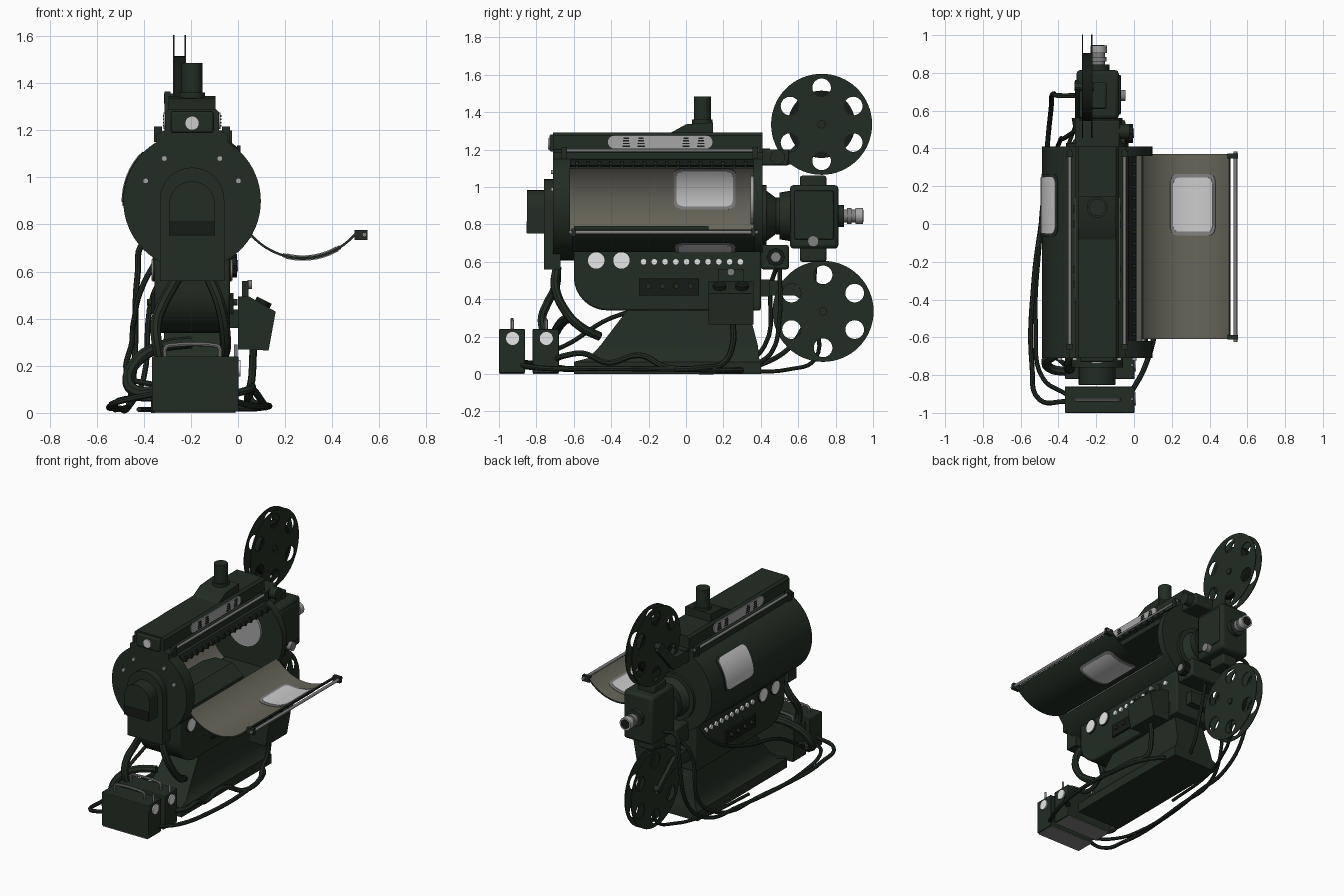
import bpy, bmesh, math
from mathutils import Vector, Matrix

if "Cube" in bpy.data.objects:
    bpy.data.objects.remove(bpy.data.objects["Cube"])

def material(name, r, g, b):
    m = bpy.data.materials.new(name)
    m.diffuse_color = (r, g, b, 1)
    m.use_nodes = True
    m.node_tree.nodes["Principled BSDF"].inputs["Base Color"].default_value = m.diffuse_color
    return m

GREEN = material("dark_green", .016, .026, .017)
BLACK = material("near_black", .008, .011, .008)
TAN = material("tan_grey_lining", .135, .13, .1)
METAL = material("mid_grey_metal", .22, .22, .22)
LIGHT = material("light_grey", .38, .38, .38)
GLASS = material("pale_glass", .6, .6, .6)
WHITE = material("white", .85, .85, .85)
X, Z, R = -.195, .9, .292          # drum axis and radius

def finish(name, bm, *mats):
    bmesh.ops.recalc_face_normals(bm, faces=bm.faces)
    me = bpy.data.meshes.new(name)
    bm.to_mesh(me); bm.free()
    for m in mats: me.materials.append(m)
    ob = bpy.data.objects.new(name, me)
    bpy.context.collection.objects.link(ob)
    return ob

def bevel(ob, w):
    if w:
        m = ob.modifiers.new("bevel", 'BEVEL')
        m.width, m.segments, m.limit_method = w, 2, 'ANGLE'
    return ob

def box(name, x0, x1, y0, y1, z0, z1, mat=GREEN, w=0):
    bm = bmesh.new()
    bmesh.ops.create_cube(bm, size=1, matrix=Matrix.Translation(((x0+x1)/2, (y0+y1)/2, (z0+z1)/2))
                          @ Matrix.Diagonal((x1-x0, y1-y0, z1-z0, 1)))
    return bevel(finish(name, bm, mat), w)

def cyl(name, p, q, r, mat=GREEN, r2=None, n=32):
    p, q = Vector(p), Vector(q)
    bm = bmesh.new()
    bmesh.ops.create_cone(bm, cap_ends=True, segments=n, radius1=r, radius2=r if r2 is None else r2, depth=(q-p).length,
                          matrix=Matrix.Translation((p+q)/2) @ (q-p).to_track_quat('Z', 'Y').to_matrix().to_4x4())
    return finish(name, bm, mat)

def prism(name, pts, axis, a, b, mat=GREEN, w=0):
    """Profile extruded along an axis: x uses (y,z) points, y uses (x,z) points."""
    bm = bmesh.new()
    put = (lambda p, d: (d, p[0], p[1])) if axis == 'x' else (lambda p, d: (p[0], d, p[1]))
    A, B = [[bm.verts.new(put(p, d)) for p in pts] for d in (a, b)]
    bm.faces.new(A); bm.faces.new(B[::-1])
    for i in range(len(pts)):
        j = (i+1) % len(pts)
        bm.faces.new((A[i], B[i], B[j], A[j]))
    return bevel(finish(name, bm, mat), w)

def arc_panel(name, cx, cz, r0, r1, a0, a1, y0, y1, outer, inner, n=40, corner=0):
    """Curved sheet around a y axis, with optional rounded corners."""
    bm, rows = bmesh.new(), []
    a0, a1 = math.radians(a0), math.radians(a1)
    for i in range(n+1):
        t = i/n
        a, s = a0+(a1-a0)*t, min(t, 1-t)*(a1-a0)*r1
        k = corner-math.sqrt(corner**2-(corner-s)**2) if s < corner else 0
        rows.append([bm.verts.new((cx+r*math.cos(a), y, cz+r*math.sin(a)))
                     for r, y in ((r0, y0+k), (r0, y1-k), (r1, y1-k), (r1, y0+k))])
    for A, B in zip(rows, rows[1:]):
        for j in range(4):
            f = bm.faces.new((A[j], A[(j+1) % 4], B[(j+1) % 4], B[j]))
            f.material_index = 1 if j == 0 else 0
    bm.faces.new(rows[0]); bm.faces.new(rows[-1])
    return finish(name, bm, outer, inner)

def to_mesh(ob):
    bpy.ops.object.select_all(action='DESELECT')
    ob.select_set(True)
    bpy.context.view_layer.objects.active = ob
    bpy.ops.object.convert(target='MESH')

def hose(name, pts, r, mat=GREEN):
    cu = bpy.data.curves.new(name, 'CURVE')
    cu.dimensions, cu.bevel_depth, cu.bevel_resolution, cu.resolution_u = '3D', r, 2, 6
    cu.use_fill_caps = True
    sp = cu.splines.new('BEZIER')
    sp.bezier_points.add(len(pts)-1)
    for b, p in zip(sp.bezier_points, pts):
        b.co, b.handle_left_type, b.handle_right_type = p, 'AUTO', 'AUTO'
    cu.materials.append(mat)
    ob = bpy.data.objects.new(name, cu)
    bpy.context.collection.objects.link(ob)
    to_mesh(ob)

def reel_disc(name, x, y, z):
    cu = bpy.data.curves.new(name, 'CURVE')
    cu.dimensions, cu.fill_mode, cu.extrude = '2D', 'BOTH', .003
    rings = [(0, 0, .27, 64)] + [(.195*math.cos(a), .195*math.sin(a), .05, 24)
                                 for a in (math.radians(30+60*k) for k in range(6))]
    for u, v, r, n in rings:
        sp = cu.splines.new('POLY')
        sp.points.add(n-1)
        for i, p in enumerate(sp.points):
            p.co = (u+r*math.cos(i*math.tau/n), v+r*math.sin(i*math.tau/n), 0, 1)
        sp.use_cyclic_u = True
    cu.materials.append(GREEN)
    ob = bpy.data.objects.new(name, cu)
    ob.location, ob.rotation_euler = (x, y, z), (math.pi/2, 0, math.pi/2)
    bpy.context.collection.objects.link(ob)
    to_mesh(ob)

# Pedestal: stacked rectangles (z, y0, y1, half width)
bm, prev = bmesh.new(), None
for z, y0, y1, h in ((0, -.6, .4, .175), (.065, -.6, .4, .175), (.085, -.52, .39, .155), (.15, -.46, .385, .14), (.36, -.3, .33, .115)):
    cur = [bm.verts.new((X+sx*h, y, z)) for sx, y in ((-1, y0), (1, y0), (1, y1), (-1, y1))]
    if prev is None: bm.faces.new(cur)
    else:
        for j in range(4): bm.faces.new((prev[j], prev[(j+1) % 4], cur[(j+1) % 4], cur[j]))
    prev = cur
bm.faces.new(prev)
finish("pedestal", bm, GREEN)

# Lower body with rounded front corner
arc = [(-.42-.18*math.sin(a), .52-.18*math.cos(a)) for a in (k*math.pi/16 for k in range(9))]
prism("lower_body", [(.4, .68), (.4, .34)] + arc + [(-.6, .68)], 'x', X-.16, X+.16, w=.01)
for s in (-1, 1):
    f = X+s*.16
    for i in range(10):
        y = -.227+i*.0575
        cyl("indicator_lamp", (f, y, .6), (f+s*.012, y, .6), .017, WHITE, n=16)
    for y in (-.48, -.345):
        cyl("round_meter", (f, y, .607), (f+s*.012, y, .607), .044, WHITE)
        cyl("meter_rim", (f, y, .607), (f+s*.008, y, .607), .05, GREEN)
    box("switch_panel", min(f, f+s*.015), max(f, f+s*.015), -.25, .07, .42, .51, BLACK)
    for i in range(4):
        cyl("panel_knob", (f, -.2+i*.075, .47), (f+s*.032, -.2+i*.075, .47), .014, GREEN, n=12)

# Lamp drum: shell open on the right, end drums, mirror and lamp carriage
arc_panel("drum_shell", X, Z, .28, R, 50, 328, -.63, .37, GREEN, TAN, 64)
for a, b in ((-.71, -.62), (.36, .41)):
    cyl("drum_end", (X, a, Z), (X, b, Z), R, n=64)
arc_panel("side_window_frame", X, Z, .277, .296, 135, 184, -.065, .265, GREEN, METAL, 24, .04)
arc_panel("side_window", X, Z, .274, .299, 138, 181, -.05, .25, GLASS, GLASS, 24, .035)
cyl("mirror", (X, .345, .93), (X, .362, .93), .13, LIGHT)
prism("lamp_carriage", [(-.36, .65), (-.36, .74), (-.26, .79), (-.13, .79), (-.04, .72), (-.04, .65)], 'y', -.6, .12)
arc_panel("opening_strip", X, Z, R-.004, R+.006, 46, 56, -.62, .36, BLACK, BLACK, 6)
for i in range(16):
    box("strip_clip", X+.19, X+.205, -.59+i*.06, -.575+i*.06, 1.1, 1.135, GREEN)

# Open door with window, edge rod and hinge rod
arc_panel("door", .275, .95, .288, .298, 218, 322, -.61, .37, GREEN, TAN, 40)
arc_panel("door_window_frame", .275, .95, .284, .301, 253, 303, -.06, .265, METAL, METAL, 24, .04)
arc_panel("door_window", .275, .95, .281, .304, 256, 300, -.04, .245, GLASS, GLASS, 24, .03)
cyl("door_edge_rod", (.537, -.625, .757), (.537, .385, .757), .01, METAL, n=12)
cyl("hinge_rod", (.05, -.62, .75), (.05, .37, .75), .009, METAL, n=12)
for y in (-.6, .36):
    box("door_rod_bracket", .495, .55, y-.012, y+.012, .735, .777, GREEN)

# Top box with vent strips, rods and chimney
prism("top_box", [(X-.15, 1.1), (X-.15, 1.185), (X-.115, 1.2), (X-.115, 1.275), (X-.1, 1.29),
                  (X+.1, 1.29), (X+.115, 1.275), (X+.115, 1.2), (X+.15, 1.185), (X+.15, 1.1)], 'y', -.71, .41)
for s in (-1, 1):
    f = X+s*.115
    strip = [(c+.035*math.cos(a), 1.24+.035*math.sin(a)) for c, k0 in ((.107, -4), (-.383, 4))
             for a in ((k0+k)*math.pi/8 for k in range(9))]
    prism("vent_strip", strip, 'x', f, f+s*.006, LIGHT)
    for y in (-.32, -.24, .0, .08):
        for k in range(4):
            box("vent_slot", f-.009, f+.009, y-.02+k*.002, y+.02-k*.002, 1.215+k*.014, 1.222+k*.014, BLACK)
    cyl("top_rod", (X+s*.145, -.66, 1.195), (X+s*.145, .39, 1.195), .009, METAL, n=12)
    for y in (-.65, .37):
        box("rod_block", X+s*.145-.017, X+s*.145+.017, y-.015, y+.015, 1.15, 1.215)
box("top_box_nose", X-.09, X+.09, -.73, -.7, 1.19, 1.28, GREEN, .008)
cyl("nose_lamp", (X, -.738, 1.23), (X, -.72, 1.23), .03, GLASS)
prism("chimney_base", [(-.09, 1.285), (.0, 1.335), (.145, 1.345), (.145, 1.285)], 'x', X-.1, X+.1)
cyl("chimney", (X, .088, 1.33), (X, .088, 1.485), .045)
cyl("chimney_collar", (X, .088, 1.33), (X, .088, 1.36), .055)

# Front lamp housing: stacked arches and bolts
def arch(name, h, z0, zc, y0, y1, mat=GREEN):
    prism(name, [(X-h, z0), (X+h, z0)] + [(X+h*math.cos(k*math.pi/16), zc+h*math.sin(k*math.pi/16)) for k in range(17)],
          'y', y0, y1, mat)
arch("housing_plate", .137, .56, .905, -.76, -.67)
arch("housing_cover", .098, .75, .885, -.85, -.75)
box("housing_slot", X-.095, X+.095, -.853, -.84, .755, .815, BLACK)
for x, z in ((.118, 1.08), (.197, .985)):
    for s in (-1, 1):
        cyl("end_bolt", (X+s*x, -.722, z), (X+s*x, -.7, z), .012, LIGHT, n=16)

# Projection head, neck and lens
N = .845
for a, b, r, r2 in ((.41, .43, .165, .165), (.43, .49, .135, .09), (.48, .51, .1, .1), (.5, .56, .125, .135)):
    cyl("neck", (X, a, N), (X, b, N), r, r2=r2)
box("projection_head", X-.11, X+.115, .555, .815, .67, 1.01, GREEN, .02)
box("head_door", X+.11, X+.125, .58, .79, .72, .98, GREEN, .005)
cyl("head_knob", (X+.1, .68, .71), (X+.15, .68, .71), .03, METAL, n=16)
box("film_gate_top", X-.08, X+.05, .61, .75, 1, 1.06, GREEN, .01)
box("film_gate_bottom", X-.07, X+.05, .61, .75, .6, .68, GREEN, .01)
for a, b, r, m in ((.81, .845, .058, GREEN), (.84, .94, .034, METAL), (.86, .885, .042, METAL), (.905, .945, .043, LIGHT)):
    cyl("lens_barrel", (X+.008, a, N), (X+.008, b, N), r, m)
cyl("lens_glass", (X+.008, .94, N), (X+.008, .948, N), .032, BLACK)

# Drive gearboxes on the rear wall
box("drive_box", X-.11, X+.15, .4, .55, .56, .69, GREEN, .012)
cyl("drive_knob", (X+.14, .48, .625), (X+.19, .48, .625), .05, BLACK, n=8)
cyl("drive_knob_cap", (X+.19, .48, .625), (X+.195, .48, .625), .025, METAL, n=16)
box("upper_drive_box", X-.1, X+.12, .4, .55, 1.115, 1.2, GREEN, .01)
cyl("upper_drive_wheel", (X+.1, .49, 1.16), (X+.17, .49, 1.16), .04, n=24)

# Film reels and arms
for nm, y, z, fr, az in (("upper", .725, 1.335, .18, 1.16), ("lower", .733, .335, .12, .46)):
    for x in (-.272, -.224):
        reel_disc(nm+"_reel_disc", x, y, z)
    cyl(nm+"_film_roll", (-.27, y, z), (-.226, y, z), fr, BLACK, n=48)
    cyl(nm+"_reel_axle", (-.315, y, z), (-.212, y, z), .022, n=16)
    prism(nm+"_reel_arm", [(.4, az-.04), (.58, az-.04), (y+.03, z-.02), (y-.01, z+.03), (.56, az+.04), (.4, az+.04)], 'x', -.312, -.287)
    box(nm+"_arm_mount", -.31, -.12, .39, .45, az-.045, az+.045)

# Control box on the right
prism("control_box", [(-.0, .27), (.13, .265), (.16, .43), (.045, .495), (0, .495)], 'y', .12, .36)
box("control_box_bracket", -.05, .01, .15, .33, .36, .44)
box("control_post", .018, .045, .17, .31, .49, .56)
cyl("control_post_knob", (.04, .24, .545), (.06, .24, .545), .02, METAL, n=16)
for y in (.18, .3):
    cyl("control_dial", (.1, y, .455), (.112, y, .479), .035, BLACK, n=24)

# Power supply boxes with gauges, switches and handles
for y in (-1, -.82):
    box("power_box", -.365, .002, y, y+.14, .006, .24, GREEN, .004)
    box("power_box_foot", -.355, -.01, y+.003, y+.137, 0, .012, METAL)
    cyl("gauge", (0, y+.073, .19), (.01, y+.073, .19), .035, WHITE)
    cyl("gauge_switch", (-.01, y+.073, .23), (-.01, y+.073, .29), .008, METAL, n=12)
    hose("box_handle", [(-.31, y+.07, .235), (-.305, y+.07, .28), (-.28, y+.07, .287), (-.1, y+.07, .287),
                        (-.082, y+.07, .28), (-.077, y+.07, .235)], .009, METAL)

# Thick hoses from the housing
hose("left_hose", [(-.26, -.69, .57), (-.32, -.7, .46), (-.348, -.74, .38), (-.345, -.77, .3), (-.33, -.76, .22)], .024)
hose("right_hose", [(-.12, -.69, .57), (-.08, -.7, .47), (-.055, -.64, .33), (-.06, -.56, .25), (-.1, -.46, .2)], .024)
hose("floor_hose", [(-.2, -.62, .3), (-.33, -.66, .28), (-.43, -.7, .22), (-.465, -.74, .13), (-.43, -.77, .09), (-.36, -.78, .09)], .026)

# Thin cables along both sides
hose("head_cable", [(-.29, .68, .72), (-.4, .68, .72), (-.425, .69, .6), (-.44, .6, .2), (-.46, .4, .05), (-.48, .1, .02),
                    (-.53, -.3, .02), (-.54, -.75, .03), (-.5, -.93, .05), (-.36, -.94, .08)], .013)
hose("drive_cable", [(-.3, .5, .6), (-.36, .46, .5), (-.4, .42, .15), (-.46, .25, .03), (-.5, -.1, .02), (-.52, -.55, .02),
                     (-.48, -.82, .06), (-.36, -.9, .06)], .012)
hose("body_cable", [(-.34, .35, .66), (-.4, .3, .55), (-.44, .0, .4), (-.45, -.4, .3), (-.46, -.65, .15), (-.36, -.75, .12)], .012)
hose("rear_cable", [(-.2, .5, .57), (-.15, .5, .3), (-.14, .46, .12), (-.16, .38, .05)], .012)
hose("reel_cable", [(-.24, .7, .3), (-.25, .69, .08), (-.3, .55, .025), (-.38, .3, .015), (-.42, -.1, .015)], .011)
hose("control_cable", [(.065, .25, .28), (.06, .25, .16), (.05, .2, .06), (.1, .1, .035), (.11, -.1, .035), (.06, -.25, .1),
                       (.04, -.42, .06), (.06, -.55, .11), (.05, -.64, .1), (-.02, -.7, .08)], .016)
hose("floor_cable", [(-.02, .3, .02), (.06, .2, .02), (.11, 0, .025), (.12, -.5, .03), (.06, -.75, .03), (-.02, -.9, .05)], .014)

# Smooth shading with sharp edges kept
bpy.ops.object.select_all(action='SELECT')
bpy.context.view_layer.objects.active = bpy.context.selected_objects[0]
bpy.ops.object.shade_smooth_by_angle(angle=math.radians(35))
